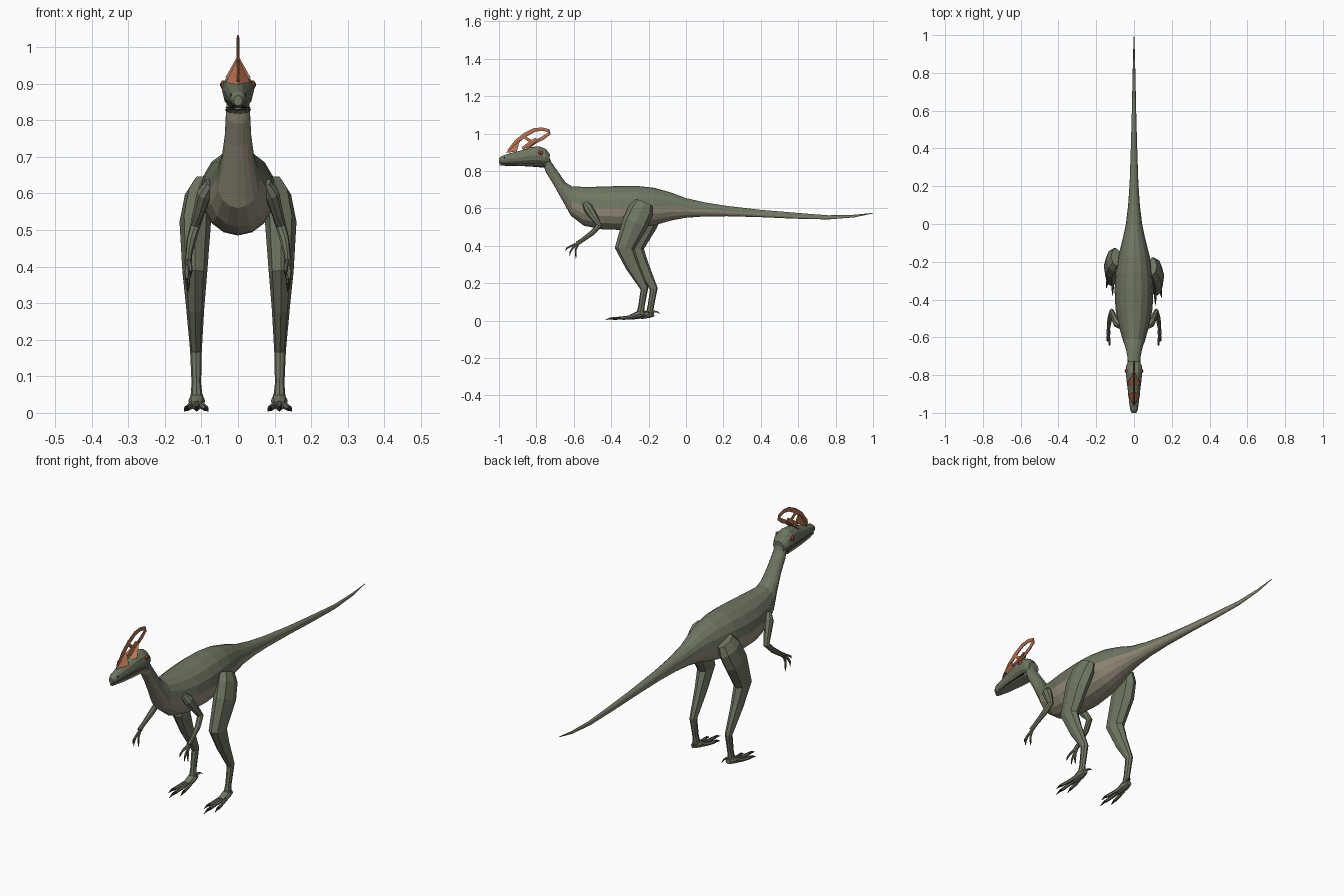
import bpy, bmesh, math
from mathutils import Vector as V


def material(name, rgb):
    m = bpy.data.materials.new(name)
    m.diffuse_color = (*rgb, 1)
    return m


GREEN = material("moss green skin", (0.16, 0.182, 0.122))
TAN = material("tan belly", (0.30, 0.27, 0.195))
CREST = material("rust crest", (0.46, 0.17, 0.085))
DARK = material("dark claw", (0.035, 0.032, 0.027))
EYE = material("red eye", (0.42, 0.08, 0.035))


def finish(name, bm, mats):
    bmesh.ops.recalc_face_normals(bm, faces=bm.faces)
    me = bpy.data.meshes.new(name)
    bm.to_mesh(me)
    bm.free()
    for m in mats:
        me.materials.append(m)
    ob = bpy.data.objects.new(name, me)
    bpy.context.collection.objects.link(ob)
    return ob


def loft(name, rings, sides, mats, rule=None):
    """Skin rings given as (centre, side vector, up vector); rule(ring, sine) picks the colour."""
    bm = bmesh.new()
    loops = []
    for c, s, u in rings:
        loops.append([bm.verts.new(c + s * math.cos(a) + u * math.sin(a))
                      for a in (2 * math.pi * k / sides for k in range(sides))])
    for i in range(len(loops) - 1):
        for k in range(sides):
            n = (k + 1) % sides
            f = bm.faces.new((loops[i][k], loops[i][n], loops[i + 1][n], loops[i + 1][k]))
            if rule:
                f.material_index = rule(i, math.sin(2 * math.pi * (k + .5) / sides))
    bm.faces.new(loops[0])
    bm.faces.new(loops[-1])
    return finish(name, bm, mats)


def profile(name, rows, sides, mats, rule=None):
    """Rows are (top y, top z, bottom y, bottom z, half width)."""
    rings = []
    for yt, zt, yb, zb, w in rows:
        t, b = V((0, yt, zt)), V((0, yb, zb))
        rings.append(((t + b) / 2, V((w, 0, 0)), (t - b) / 2))
    return loft(name, rings, sides, mats, rule)


def limb(name, pts, sides, mats, rule=None):
    """Points are (x, y, z, side radius, depth radius)."""
    rings = []
    for i, p in enumerate(pts):
        a, b = V(pts[max(i - 1, 0)][:3]), V(pts[min(i + 1, len(pts) - 1)][:3])
        d = (b - a).normalized()
        ref = V((1, 0, 0))
        s = (ref - d * d.dot(ref)).normalized()
        rings.append((V(p[:3]), s * p[3], d.cross(s) * p[4]))
    return loft(name, rings, sides, mats, rule)


# Body, neck and tail in one skin with a tan underside
profile("body", [
    (-.735, .885, -.765, .835, .030), (-.722, .85, -.747, .79, .033),
    (-.68, .79, -.71, .73, .036), (-.645, .74, -.665, .65, .045),
    (-.61, .717, -.615, .56, .06), (-.54, .715, -.545, .507, .08),
    (-.45, .716, -.45, .488, .098), (-.35, .72, -.35, .485, .103),
    (-.26, .72, -.26, .495, .098), (-.17, .71, -.17, .51, .083),
    (-.08, .685, -.08, .535, .06), (0, .655, 0, .55, .043),
    (.1, .632, .1, .557, .031), (.22, .613, .22, .558, .023),
    (.4, .592, .4, .553, .017), (.58, .577, .58, .545, .012),
    (.76, .563, .76, .541, .008), (.9, .566, .9, .552, .005),
    (1, .576, 1, .573, .001)], 16, [GREEN, TAN],
    lambda i, s: int(s < (-.1 if i > 3 else -.25)))

# Head: upper skull over a thin lower jaw
profile("skull", [
    (-1, .868, -1, .84, .012), (-.985, .88, -.985, .836, .02),
    (-.94, .895, -.94, .836, .026), (-.88, .91, -.88, .836, .033),
    (-.83, .928, -.83, .836, .039), (-.785, .932, -.785, .834, .044),
    (-.75, .918, -.75, .83, .042), (-.728, .89, -.73, .835, .03)], 12, [GREEN])
profile("mouth_line", [(-.99, .838, -.99, .833, .013), (-.9, .838, -.9, .833, .027),
                       (-.76, .838, -.76, .832, .037)], 8, [DARK])
profile("lower_jaw", [(-.997, .835, -.997, .829, .01), (-.94, .835, -.94, .827, .023),
                      (-.85, .835, -.85, .825, .033), (-.76, .838, -.76, .818, .036),
                      (-.735, .86, -.735, .825, .026)], 8, [GREEN, TAN],
        lambda i, s: int(s < -.5))


# Eyes and nostrils on both sides
def ball(name, loc, r, flat, mat):
    bm = bmesh.new()
    bmesh.ops.create_uvsphere(bm, u_segments=10, v_segments=6, radius=r)
    for v in bm.verts:
        v.co = V((v.co.x * flat, v.co.y, v.co.z)) + V(loc)
    finish(name, bm, [mat])


for side, tag in ((1, "right"), (-1, "left")):
    ball("eye_" + tag, (side * .041, -.778, .897), .0125, .6, EYE)
    ball("pupil_" + tag, (side * .0465, -.779, .897), .0055, .5, DARK)
    ball("nostril_" + tag, (side * .019, -.972, .869), .005, .5, DARK)


# Crest: open arch of flat bars on two spreading feet
def bar(name, path):
    limb(name, [(0, y, z, .004, r) for y, z, r in path], 6, [CREST])


bar("crest_arch", [(-.95, .907, .008), (-.905, .957, .014), (-.86, .993, .013),
                   (-.81, 1.019, .012), (-.77, 1.024, .01), (-.735, 1.016, .01),
                   (-.73, 1.002, .01), (-.76, .979, .011), (-.81, .953, .011),
                   (-.85, .922, .011)])
bar("crest_front_strut", [(-.875, .918, .01), (-.835, .95, .009), (-.80, .972, .009)])
bar("crest_middle_strut", [(-.868, .985, .01), (-.84, .965, .009), (-.815, .952, .01)])


def crest_foot(name, nose, base, peak, w):
    bm = bmesh.new()
    a, p, q = bm.verts.new((0, *nose)), bm.verts.new((0, *peak)), bm.verts.new((0, *base))
    b, c = (bm.verts.new((s * w, base[0], base[1])) for s in (1, -1))
    for f in ((a, b, p), (a, p, c), (p, b, q), (p, q, c), (a, q, b), (a, c, q)):
        bm.faces.new(f)
    finish(name, bm, [CREST])


crest_foot("crest_front_foot", (-.962, .897), (-.905, .904), (-.885, .972), .033)
crest_foot("crest_rear_foot", (-.87, .908), (-.845, .916), (-.775, .978), .035)

# Legs, feet, arms and hands; one leg stands slightly behind the other
for side, tag, lag in ((1, "right", 0), (-1, "left", .05)):
    def place(pts):
        return [(side * p[0], p[1] + lag, *p[2:]) for p in pts]

    limb("leg_" + tag, place([
        (.094, -.225, .628, .028, .05), (.106, -.24, .59, .04, .068),
        (.117, -.272, .52, .043, .07), (.118, -.328, .386, .034, .053),
        (.117, -.285, .29, .025, .038), (.115, -.222, .17, .016, .021),
        (.114, -.238, .08, .013, .017), (.113, -.246, .03, .018, .02)]), 8, [GREEN])
    limb("foot_" + tag, place([(.113, -.22, .035, .014, .012), (.113, -.25, .034, .023, .02),
                               (.113, -.295, .02, .02, .013)]), 8, [GREEN])
    for n, (dx, reach) in enumerate(((-.028, .135), (0, .18), (.03, .14))):
        limb(f"toe_{tag}_{n + 1}", place([
            (.113 + dx * .3, -.255, .027, .009, .011),
            (.113 + dx * .65, -.25 - reach * .4, .017, .008, .009),
            (.113 + dx * .9, -.25 - reach * .72, .012, .007, .008),
            (.113 + dx, -.25 - reach * .85, .012, .005, .006),
            (.113 + dx * 1.1, -.25 - reach, .004, .001, .001)]), 6, [GREEN, DARK],
            lambda i, s: int(i > 1))
    limb("rear_toe_" + tag, place([(.108, -.245, .036, .008, .009), (.102, -.222, .048, .007, .007),
                                   (.10, -.205, .047, .004, .004), (.098, -.19, .037, .001, .001)]),
         6, [GREEN, DARK], lambda i, s: int(i > 1))

    lag = 0
    limb("arm_" + tag, place([
        (.075, -.54, .628, .016, .016), (.092, -.522, .60, .021, .026),
        (.108, -.487, .545, .016, .02), (.118, -.465, .508, .014, .017),
        (.128, -.50, .47, .013, .014), (.135, -.555, .43, .009, .011),
        (.136, -.583, .412, .011, .012)]), 8, [GREEN])
    for n, (dx, y, z) in enumerate(((-.006, -.645, .372), (.004, -.622, .345), (0, -.588, .33))):
        dy, dz = y + .575, z - .415
        limb(f"finger_{tag}_{n + 1}", place([
            (.136, -.572, .417, .006, .007),
            (.136 + dx, -.575 + dy * .5 - .008, .415 + dz * .4, .006, .006),
            (.136 + dx, -.575 + dy * .85 - .004, .415 + dz * .68, .005, .005),
            (.136 + dx, -.575 + dy, .415 + dz, .001, .001)]), 6, [GREEN, DARK],
            lambda i, s: int(i > 1))
